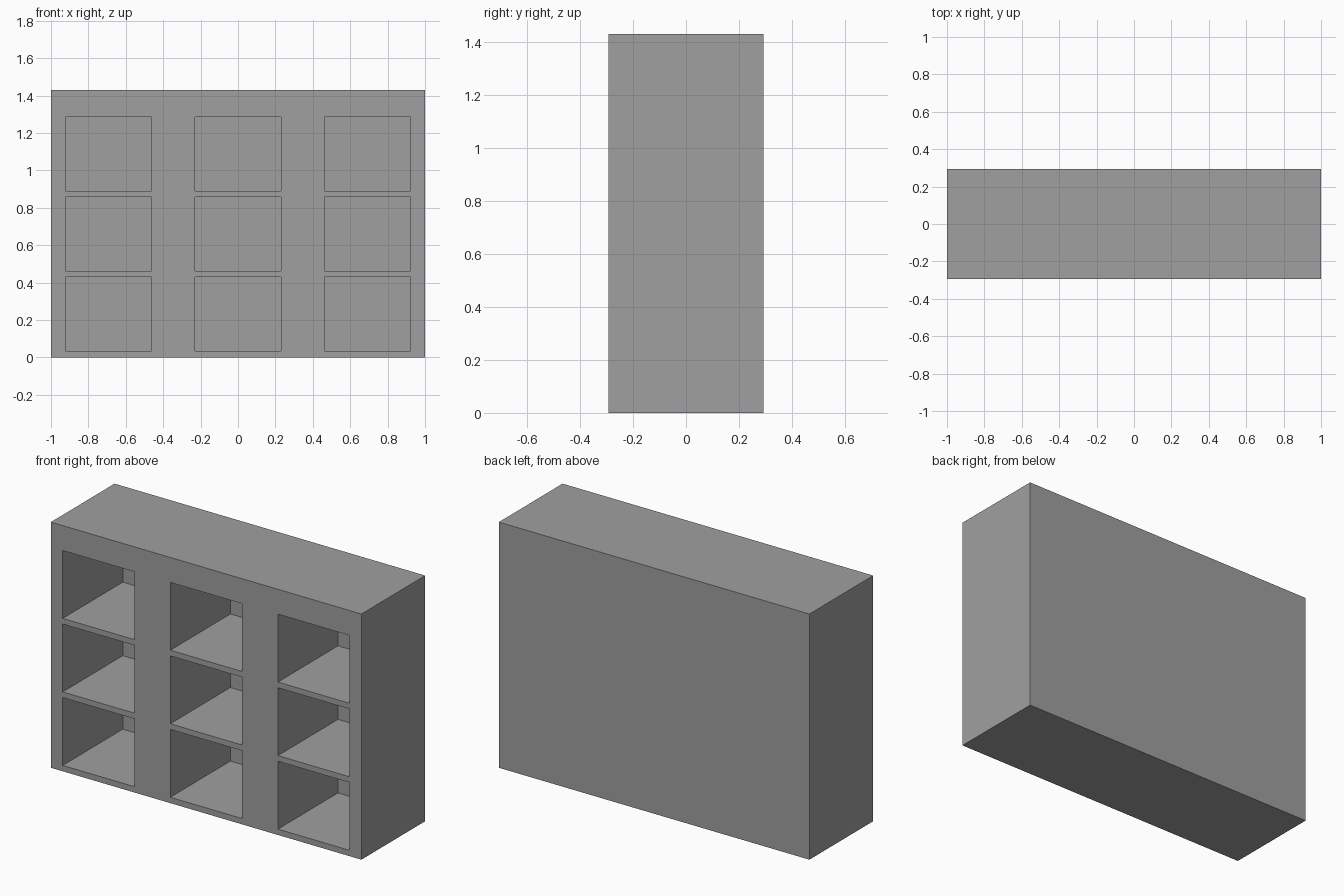
import bpy

if "Cube" in bpy.data.objects:
    bpy.data.objects.remove(bpy.data.objects["Cube"], do_unlink=True)

WIDTH, DEPTH, HEIGHT = 2.0, 0.586, 1.43
CELL_W, CELL_H = 0.461, 0.395      # opening of one compartment
STEP_X, STEP_Z = 0.693, 0.428      # compartment spacing
BOARD = 0.034                      # thickness of base, shelves and back


def box(name, low, high):
    """Axis-aligned box between two corners."""
    bpy.ops.mesh.primitive_cube_add(size=1)
    obj = bpy.context.object
    obj.name = obj.data.name = name
    for v in obj.data.vertices:
        v.co = [l if c < 0 else h for c, l, h in zip(v.co, low, high)]
    return obj


def array(obj, axis, step):
    """Repeat an object three times along one axis."""
    mod = obj.modifiers.new("repeat", "ARRAY")
    mod.count = 3
    mod.use_relative_offset = False
    mod.use_constant_offset = True
    offset = [0, 0, 0]
    offset[axis] = step
    mod.constant_offset_displace = offset


# Solid cabinet body
cabinet = box("cabinet", (-WIDTH / 2, -DEPTH / 2, 0),
              (WIDTH / 2, DEPTH / 2, HEIGHT))

# Three by three block of compartments, open at the front only
left = -STEP_X - CELL_W / 2
cutter = box("compartment_cutter", (left, -DEPTH, BOARD),
             (left + CELL_W, DEPTH / 2 - BOARD, BOARD + CELL_H))
array(cutter, 0, STEP_X)
array(cutter, 2, STEP_Z)
cutter.hide_render = True

# Hollow out the compartments
cut = cabinet.modifiers.new("compartments", "BOOLEAN")
cut.operation = "DIFFERENCE"
cut.solver = "EXACT"
cut.object = cutter
bpy.ops.object.select_all(action="DESELECT")
cabinet.select_set(True)
bpy.context.view_layer.objects.active = cabinet
bpy.ops.object.modifier_apply(modifier=cut.name)
bpy.data.objects.remove(cutter, do_unlink=True)

# Plain grey finish
grey = bpy.data.materials.new("grey")
grey.use_nodes = True
colour = (0.35, 0.35, 0.35, 1)
grey.diffuse_color = colour
grey.node_tree.nodes["Principled BSDF"].inputs["Base Color"].default_value = colour
cabinet.data.materials.clear()
cabinet.data.materials.append(grey)
